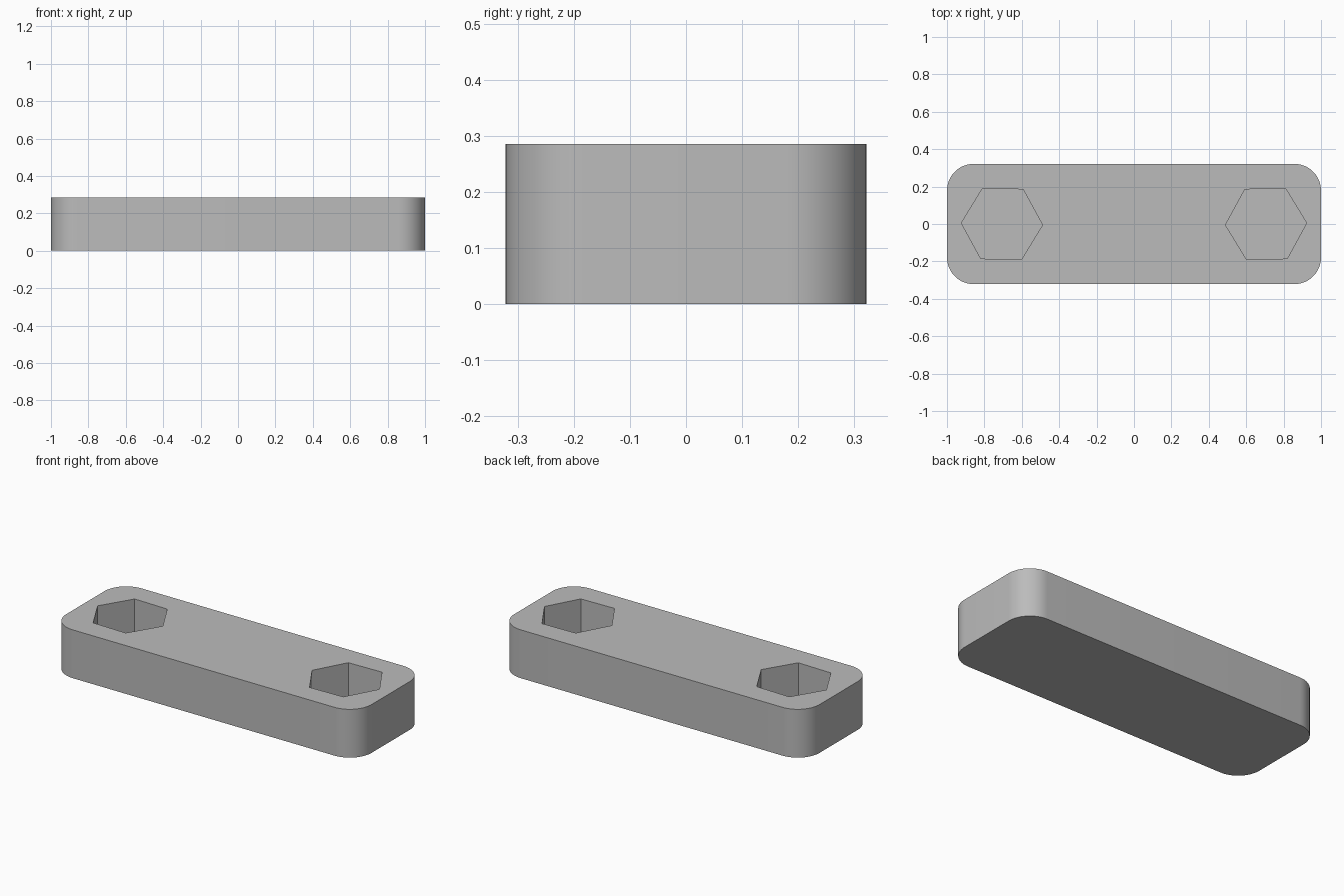
import bpy
import bmesh
from math import radians
from mathutils import Matrix

LENGTH, WIDTH, HEIGHT = 2.0, 0.643, 0.286
CORNER = 0.143
POCKET_X, POCKET_R, FLOOR = 0.706, 0.217, 0.071

cube = bpy.data.objects.get("Cube")
if cube:
    bpy.data.objects.remove(cube, do_unlink=True)

grey = bpy.data.materials.new("plain grey")
grey.use_nodes = True
colour = (0.5, 0.5, 0.5, 1)
grey.diffuse_color = colour
grey.node_tree.nodes["Principled BSDF"].inputs["Base Color"].default_value = colour


def add_object(name, bm):
    mesh = bpy.data.meshes.new(name)
    bm.to_mesh(mesh)
    bm.free()
    mesh.materials.append(grey)
    obj = bpy.data.objects.new(name, mesh)
    bpy.context.collection.objects.link(obj)
    return obj


# Bar with rounded vertical corners
bm = bmesh.new()
bmesh.ops.create_cube(bm, size=1, matrix=Matrix.Translation((0, 0, HEIGHT / 2))
                      @ Matrix.Diagonal((LENGTH, WIDTH, HEIGHT, 1)))
upright = [e for e in bm.edges if abs(e.verts[0].co.z - e.verts[1].co.z) > HEIGHT / 2]
bmesh.ops.bevel(bm, geom=upright, offset=CORNER, segments=16, profile=0.5, affect='EDGES')
bar = add_object("connector_bar", bm)
bpy.context.view_layer.objects.active = bar
bar.select_set(True)

# Blind hexagonal pockets, slightly turned in mirrored directions
for side in (-1, 1):
    bm = bmesh.new()
    turn = Matrix.Rotation(radians(90 + side * 1.4), 4, 'Z')
    bmesh.ops.create_cone(bm, cap_ends=True, segments=6, radius1=POCKET_R,
                          radius2=POCKET_R, depth=HEIGHT,
                          matrix=Matrix.Translation((side * POCKET_X, 0, FLOOR + HEIGHT / 2)) @ turn)
    cutter = add_object("pocket_cutter", bm)
    cutter.hide_render = True
    cut = bar.modifiers.new("pocket", 'BOOLEAN')
    cut.operation = 'DIFFERENCE'
    cut.solver = 'EXACT'
    cut.object = cutter
    bpy.ops.object.modifier_apply(modifier=cut.name)
    bpy.data.objects.remove(cutter, do_unlink=True)

bpy.ops.object.shade_smooth_by_angle(angle=radians(30))
